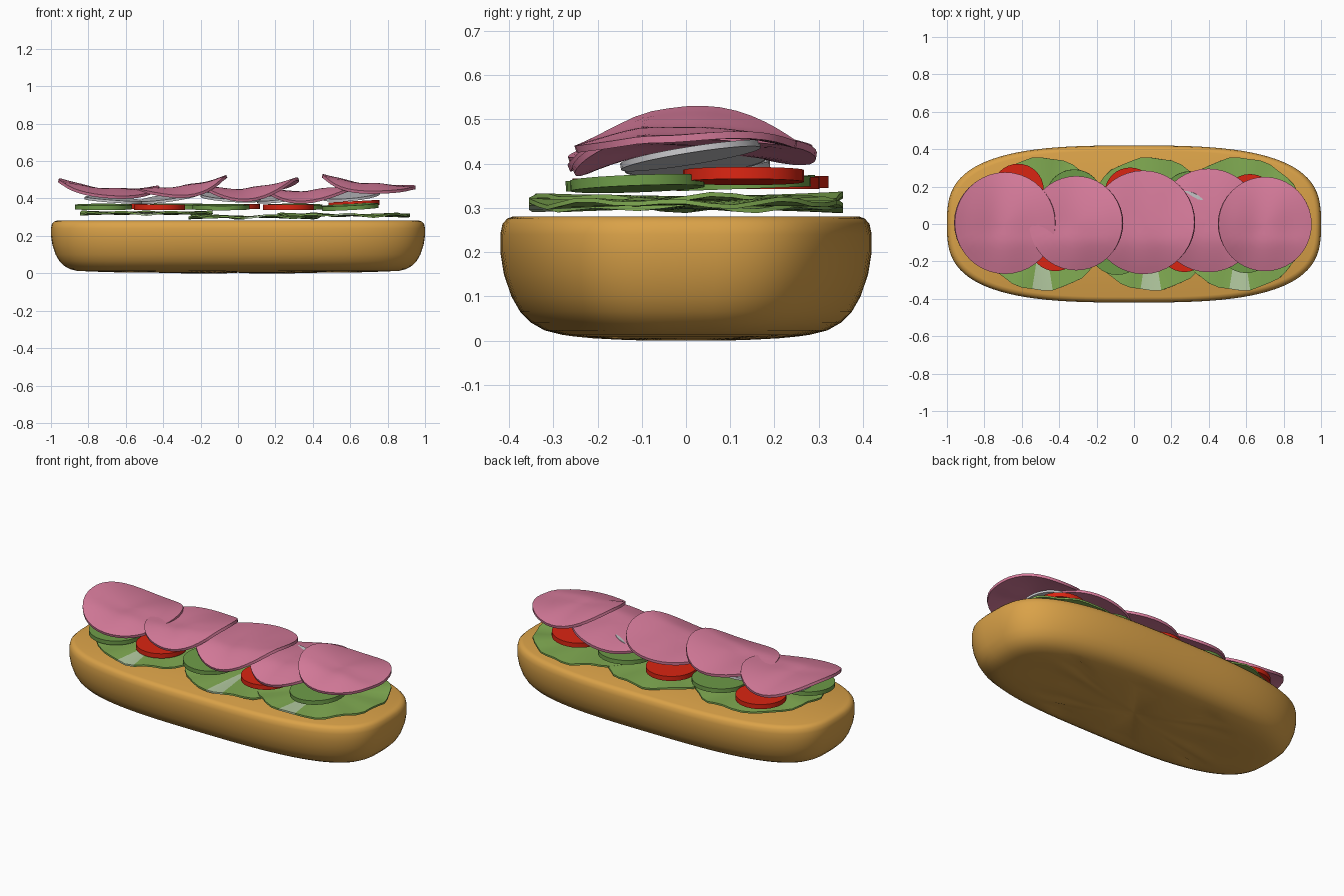
import bpy, bmesh, math
from math import sin, cos, pi, exp, radians

if "Cube" in bpy.data.objects:
    bpy.data.objects.remove(bpy.data.objects["Cube"])


def material(name, rgb):
    m = bpy.data.materials.new(name)
    m.diffuse_color = (*rgb, 1)
    m.use_nodes = True
    m.node_tree.nodes["Principled BSDF"].inputs["Base Color"].default_value = m.diffuse_color
    return m


BREAD = material("golden bread", (0.70, 0.36, 0.065))
LEAF = material("lettuce green", (0.22, 0.41, 0.085))
RIB = material("pale lettuce rib", (0.46, 0.60, 0.36))
CUCUMBER = material("cucumber green", (0.155, 0.33, 0.065))
TOMATO = material("tomato red", (0.70, 0.018, 0.006))
ONION = material("onion grey white", (0.58, 0.58, 0.60))
HAM = material("ham pink", (0.68, 0.20, 0.33))


def finish(bm, name, mats, angle=40):
    bmesh.ops.recalc_face_normals(bm, faces=bm.faces)
    me = bpy.data.meshes.new(name)
    bm.to_mesh(me)
    bm.free()
    ob = bpy.data.objects.new(name, me)
    bpy.context.collection.objects.link(ob)
    for m in mats:
        me.materials.append(m)
    bpy.ops.object.select_all(action='DESELECT')
    ob.select_set(True)
    bpy.context.view_layer.objects.active = ob
    bpy.ops.object.shade_smooth_by_angle(angle=radians(angle))
    return ob


def bridge(bm, a, b):
    n = len(a)
    return [bm.faces.new((a[i], a[(i + 1) % n], b[(i + 1) % n], b[i])) for i in range(n)]


# Bun: superellipse outline stacked through a profile of (inset, height)
def build_bun():
    bm = bmesh.new()
    n = 96

    def ring(a, b, z, groove=False):
        vs = []
        for i in range(n):
            t = 2 * pi * i / n
            c, s = cos(t), sin(t)
            x = a * math.copysign(abs(c) ** (2 / 3), c)
            y = b * math.copysign(abs(s) ** (2 / 3), s)
            dz = 0
            if groove:
                dz = sum(0.013 * exp(-((x - k - 0.5 * y) / 0.05) ** 2) for k in (-0.45, 0, 0.45))
            vs.append(bm.verts.new((x, y, z + dz)))
        return vs

    profile = [(0.03, 0.281), (0.016, 0.276), (0.005, 0.264), (0, 0.24), (0, 0.20), (0.008, 0.15),
               (0.025, 0.10), (0.045, 0.065), (0.07, 0.04), (0.10, 0.023), (0.14, 0.013)]
    rings = [ring(1 - d, 0.42 - d, z) for d, z in profile]
    for f, z in ((0.9, 0.009), (0.75, 0.005), (0.55, 0.002), (0.35, 0), (0.15, 0), (0.03, 0)):
        rings.append(ring(0.86 * f, 0.28 * f, z, True))
    for a, b in zip(rings, rings[1:]):
        bridge(bm, a, b)
    bm.faces.new(rings[0])
    bm.faces.new(rings[-1])
    finish(bm, "bun", [BREAD], 60)


# Thin round sheet whose height follows a function of (u, v, angle), u and v in -1..1
def sheet(name, cx, cy, r, height, thick, mats, edge=None, rib=False, n=40, m=9):
    bm = bmesh.new()
    rings = []
    for j in range(1, m + 1):
        row = []
        for i in range(n):
            t = 2 * pi * i / n
            f = j / m
            u, v = f * cos(t), f * sin(t)
            k = r * (1 + (edge(t) if edge else 0))
            row.append(bm.verts.new((cx + k * u, cy + k * v, height(u, v, t))))
        rings.append(row)
    mid = bm.verts.new((cx, cy, height(0, 0, 0)))
    faces = [bm.faces.new((mid, rings[0][i], rings[0][(i + 1) % n])) for i in range(n)]
    for a, b in zip(rings, rings[1:]):
        faces += bridge(bm, a, b)
    if rib:  # pale wedge towards the front edge
        for f in faces:
            c = f.calc_center_median()
            if abs(math.atan2(c.x - cx, cy - c.y)) < 2 * pi / n:
                f.material_index = 1
    ob = finish(bm, name, mats, 50)
    mod = ob.modifiers.new("thickness", 'SOLIDIFY')
    mod.thickness = thick
    mod.offset = 0
    bpy.ops.object.modifier_apply(modifier=mod.name)
    bpy.ops.object.shade_smooth_by_angle(angle=radians(50))


# Flat round slice with a tilt
def slice_disc(name, x, y, z, r, h, mat, tilt=(0, 0)):
    bpy.ops.mesh.primitive_cylinder_add(vertices=32, radius=r, depth=h, location=(x, y, z),
                                        rotation=(radians(tilt[0]), radians(tilt[1]), 0))
    ob = bpy.context.object
    ob.name = name
    ob.data.materials.append(mat)
    bpy.ops.object.shade_smooth_by_angle(angle=radians(40))


build_bun()

# Lettuce leaves with rippled rims
for i, (x, z) in enumerate(((-0.49, 0.322), (0.09, 0.302), (0.565, 0.311))):
    def leaf_height(u, v, t, z=z, p=i):
        d = math.hypot(u, v)
        return z + d * d * (0.006 * sin(9 * t + p) + 0.004 * sin(5 * t + 2 * p))
    sheet(f"lettuce_{i + 1}", x, 0, 0.355, leaf_height, 0.01, [LEAF, RIB],
          edge=lambda t: 0.012 * sin(12 * t), rib=True)

# Tomato slices
for i, (x, y, z, ry) in enumerate(((-0.62, 0.185, 0.358, 0), (-0.42, -0.115, 0.353, 0), (-0.02, 0.165, 0.356, 0),
                                   (0.27, -0.12, 0.353, 0), (0.62, 0.13, 0.372, -3))):
    slice_disc(f"tomato_slice_{i + 1}", x, y, z, 0.137, 0.027, TOMATO, (0, ry))

# Cucumber slices
for i, (x, y, z, ry) in enumerate(((-0.72, -0.10, 0.355, 0), (-0.32, 0.14, 0.357, 0), (-0.09, -0.12, 0.354, 0),
                                   (0.30, 0.13, 0.355, 0), (0.60, -0.11, 0.355, -3))):
    slice_disc(f"cucumber_slice_{i + 1}", x, y, z, 0.152, 0.024, CUCUMBER, (2, ry))

# Onion slices, leaning under the ham
for i, (x, y, z, rx, ry) in enumerate(((-0.66, 0.03, 0.392, 3, 4), (-0.37, 0.02, 0.403, 5, -8),
                                       (-0.04, 0.02, 0.405, 6, 4), (0.26, 0.02, 0.405, 5, -8),
                                       (0.60, 0.01, 0.418, 9, -5))):
    slice_disc(f"onion_slice_{i + 1}", x, y, z, 0.16, 0.014, ONION, (rx, ry))

# Ham slices: centre x, y, radius, base height, sideways tilt, sideways curl, ripple phase
hams = ((-0.69, 0.005, 0.270, 0.447, -0.020, 0.030, 0.0),
        (-0.31, 0.005, 0.250, 0.458, 0.028, 0.022, 1.5),
        (0.05, 0.010, 0.275, 0.448, 0.020, 0.032, 3.0),
        (0.40, 0.020, 0.275, 0.438, 0.020, 0.015, 4.2),
        (0.70, 0.000, 0.250, 0.474, -0.025, 0.016, 5.5))
for i, (x, y, r, z, tilt, curl, p) in enumerate(hams):
    def ham_height(u, v, t, z=z, tilt=tilt, curl=curl, p=p):
        d = math.hypot(u, v)
        droop = 0.085 * max(0, -v - 0.35) ** 1.3 + 0.025 * max(0, v) ** 2
        return z + tilt * u + curl * u * u - droop + 0.010 * d * d * sin(3 * t + p) + 0.006 * (1 - d) * sin(7 * u)
    sheet(f"ham_slice_{i + 1}", x, y, r, ham_height, 0.016, [HAM])
